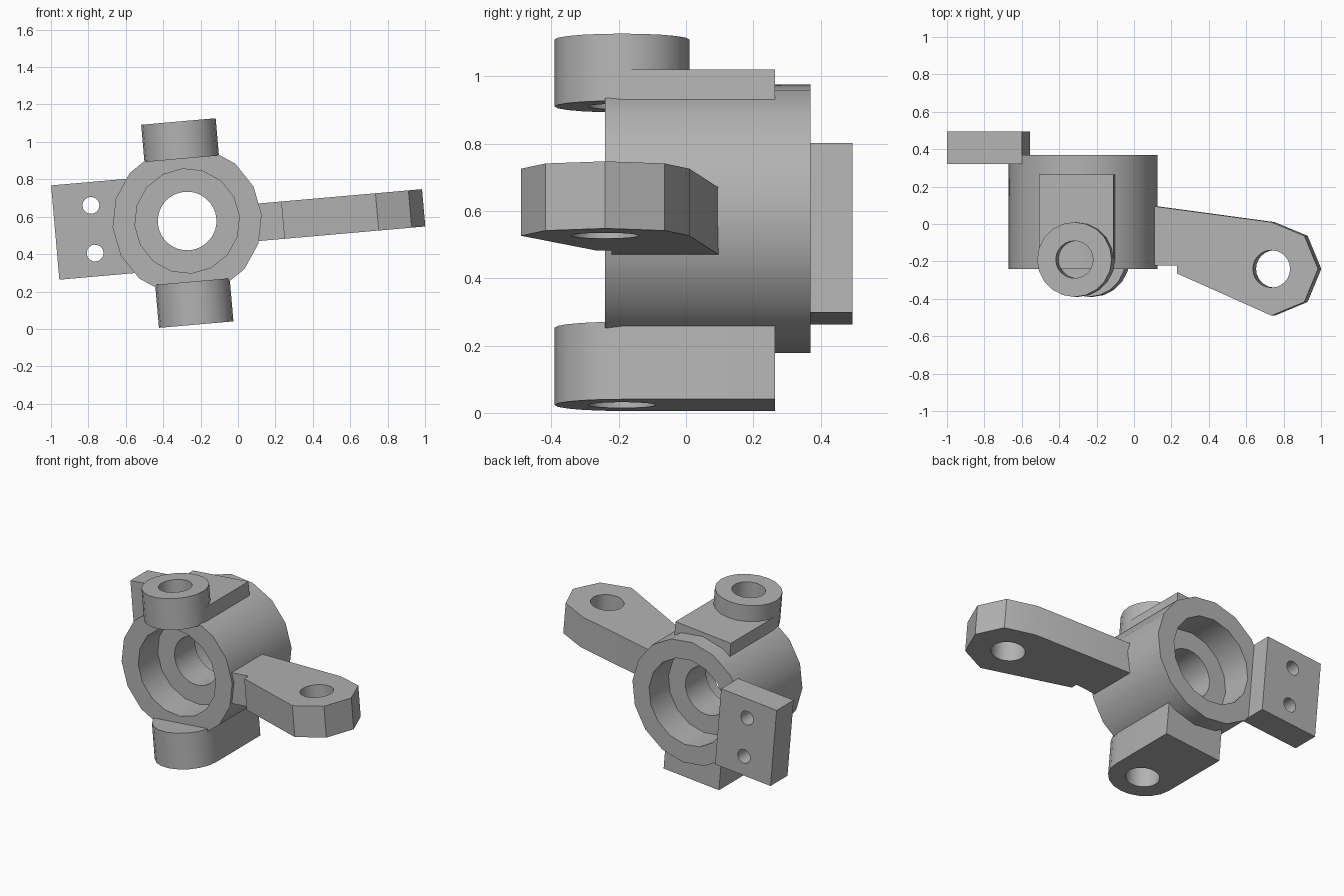
import bpy, bmesh
from math import sin, cos, pi, radians
from mathutils import Matrix

cube = bpy.data.objects.get("Cube")
if cube:
    bpy.data.objects.remove(cube)

# Whole casting leans five degrees about the hub axis
FRAME = Matrix.Translation((-0.272, 0, 0.577)) @ Matrix.Rotation(radians(-5), 4, 'Y')

metal = bpy.data.materials.new("grey_metal")
metal.use_nodes = True
GREY = (0.45, 0.45, 0.45, 1)
metal.diffuse_color = GREY
metal.node_tree.nodes["Principled BSDF"].inputs["Base Color"].default_value = GREY


def arc(cx, cy, r, sides, start=0.0, sweep=2 * pi, closed=True):
    steps = sides if closed else sides + 1
    return [(cx + r * cos(start + sweep * i / sides),
             cy + r * sin(start + sweep * i / sides)) for i in range(steps)]


def rect(x0, x1, y0, y1):
    return [(x0, y0), (x1, y0), (x1, y1), (x0, y1)]


def prism(name, outline, low, high, axis='Z'):
    """Extrude an outline from low to high along Z or Y."""
    bm = bmesh.new()
    place = (lambda a, b, h: (a, b, h)) if axis == 'Z' else (lambda a, b, h: (a, h, b))
    bottom = [bm.verts.new(place(a, b, low)) for a, b in outline]
    top = [bm.verts.new(place(a, b, high)) for a, b in outline]
    bm.faces.new(bottom)
    bm.faces.new(top)
    for i in range(len(outline)):
        j = (i + 1) % len(outline)
        bm.faces.new((bottom[i], bottom[j], top[j], top[i]))
    bmesh.ops.recalc_face_normals(bm, faces=bm.faces)
    mesh = bpy.data.meshes.new(name)
    bm.to_mesh(mesh)
    bm.free()
    mesh.materials.append(metal)
    obj = bpy.data.objects.new(name, mesh)
    bpy.context.collection.objects.link(obj)
    obj.matrix_world = FRAME
    return obj


def select(obj):
    bpy.ops.object.select_all(action='DESELECT')
    obj.select_set(True)
    bpy.context.view_layer.objects.active = obj


def drill(obj, *cutters):
    for cutter in cutters:
        cutter.hide_render = True
        mod = obj.modifiers.new("hole", 'BOOLEAN')
        mod.operation = 'DIFFERENCE'
        mod.solver = 'EXACT'
        mod.object = cutter
        select(obj)
        bpy.ops.object.modifier_apply(modifier=mod.name)
        bpy.data.objects.remove(cutter)


# Hub with a bearing seat at each end and a web between them
FRONT, BACK, SEAT = -0.24, 0.37, 0.2
hub = prism("hub", arc(0, 0, 0.4, 16), FRONT, BACK, 'Y')
drill(hub,
      prism("front_seat", arc(0, 0, 0.28, 16), FRONT - 0.1, FRONT + SEAT, 'Y'),
      prism("back_seat", arc(0, 0, 0.28, 16), BACK - SEAT, BACK + 0.1, 'Y'),
      prism("axle_hole", arc(0, 0, 0.157, 32), FRONT, BACK, 'Y'))

# Upper pivot: round boss and the flat pad behind it
PIVOT_Y, PIVOT_R = -0.19, 0.2
upper = prism("upper_pivot_boss", arc(0, PIVOT_Y, PIVOT_R, 20), 0.334, 0.534)
drill(upper, prism("upper_hole", arc(0, PIVOT_Y, 0.1, 24), 0.2, 0.7))
pad = prism("upper_pad", rect(-PIVOT_R, PIVOT_R, PIVOT_Y, 0.265), 0.31, 0.427)
drill(pad, prism("pad_hole", arc(0, PIVOT_Y, 0.1, 24), 0.2, 0.7))

# Lower pivot: block with a rounded front and a blind hole
lower_outline = arc(0, PIVOT_Y, PIVOT_R, 10, pi, pi, False)
lower_outline += [(PIVOT_R, 0.265), (-PIVOT_R, 0.265)]
lower = prism("lower_pivot_block", lower_outline, -0.556, -0.325)
drill(lower, prism("lower_hole", arc(0, PIVOT_Y, 0.1, 24), -0.7, -0.39))

# Steering arm: tapered, with a half-octagon end and a small step at the root
TIP_X, TIP_Y = 1.016, -0.24
arm_outline = arc(TIP_X, TIP_Y, 0.25, 4, -pi / 2, pi, False)
arm_outline += [(0.4, 0.093), (0.34, 0.1), (0.34, -0.222), (0.51, -0.222), (0.51, -0.265)]
arm = prism("steering_arm", arm_outline, -0.14, 0.06)
drill(arm, prism("arm_hole", arc(TIP_X, TIP_Y, 0.1, 24), -0.4, 0.4))

# Mounting plate with two bolt holes
plate = prism("mounting_plate", rect(-0.708, -0.307, -0.253, 0.253), 0.32, 0.495, 'Y')
drill(plate, *[prism("bolt_hole", arc(-0.505, side * 0.128, 0.045, 20), 0.2, 0.6, 'Y')
               for side in (-1, 1)])

# Round surfaces shade smoothly, corners stay crisp
for part in (hub, upper, pad, lower, arm, plate):
    select(part)
    bpy.ops.object.shade_smooth_by_angle(angle=radians(30))
